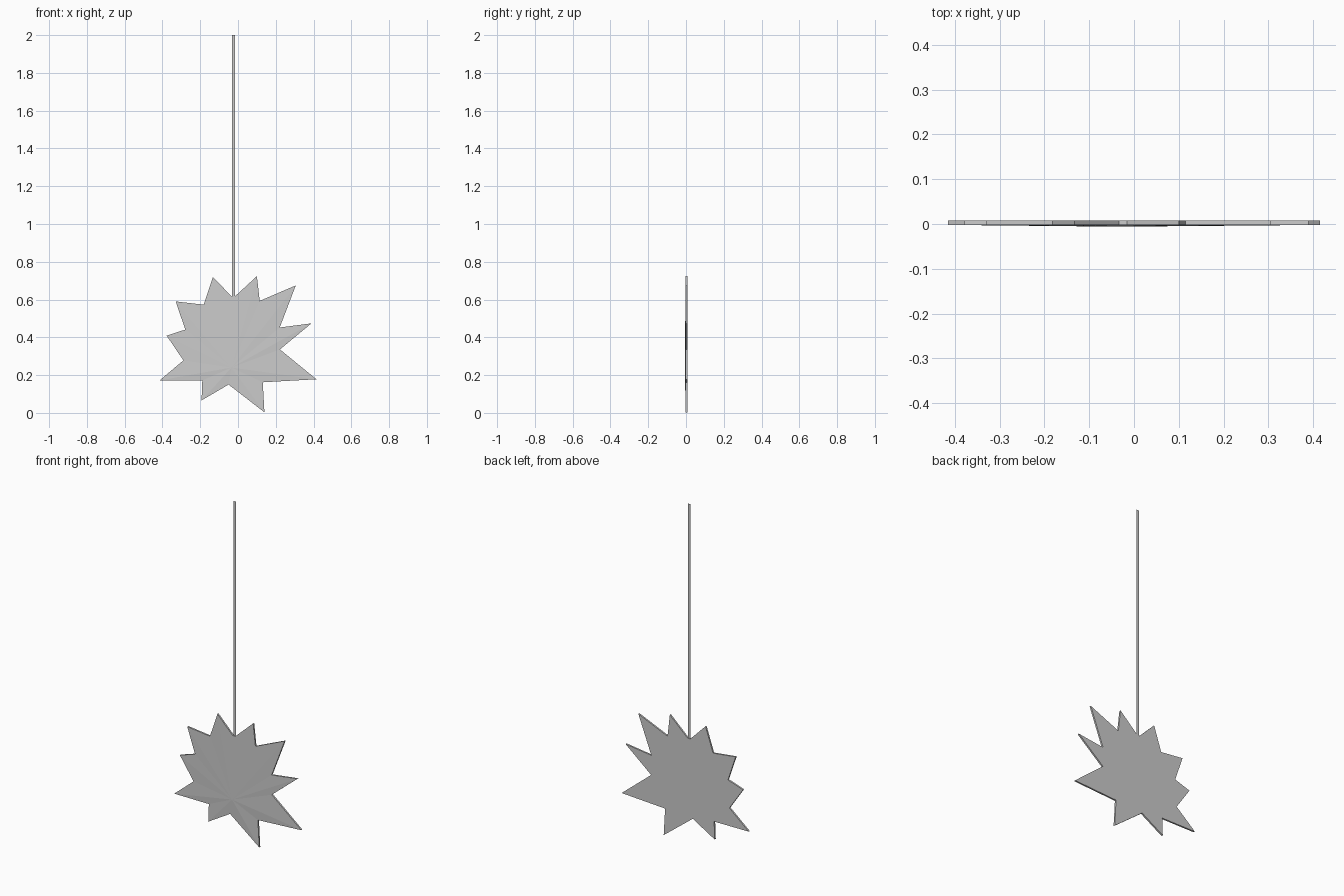
import bpy, bmesh

if "Cube" in bpy.data.objects:
    bpy.data.objects.remove(bpy.data.objects["Cube"])

# Burst outline (x, z), clockwise seen from the front
OUTLINE = [(-.133, .718), (-.033, .617), (-.016, .617), (.1, .724), (.115, .593),
           (.306, .675), (.221, .452), (.389, .474), (.222, .336), (.415, .178),
           (.131, .162), (.14, .003), (-.05, .15), (-.193, .066), (-.189, .171),
           (-.415, .172), (-.289, .278), (-.378, .409), (-.279, .441),
           (-.33, .59), (-.182, .573)]
FRONT, BACK = -.002, .008


def make_object(name, bm):
    bmesh.ops.recalc_face_normals(bm, faces=bm.faces)
    mesh = bpy.data.meshes.new(name)
    bm.to_mesh(mesh)
    bm.free()
    obj = bpy.data.objects.new(name, mesh)
    bpy.context.collection.objects.link(obj)
    return obj


# Thin star-burst panel, with a very shallow raised centre on the front
bm = bmesh.new()
front = [bm.verts.new((x, FRONT, z)) for x, z in OUTLINE]
back = [bm.verts.new((x, BACK, z)) for x, z in OUTLINE]
peak = bm.verts.new((-.035, -.006, .24))
bm.faces.new(back)
for i in range(len(OUTLINE)):
    j = (i + 1) % len(OUTLINE)
    bm.faces.new((front[i], front[j], back[j], back[i]))
    bm.faces.new((front[j], front[i], peak))
make_object("burst_panel", bm)

# Flat hanging strip, a single sheet with no thickness
bm = bmesh.new()
bm.faces.new([bm.verts.new((x, .003, z)) for x, z in
              [(-.033, .617), (-.016, .617), (-.016, 2), (-.033, 2)]])
make_object("hanging_strip", bm)
